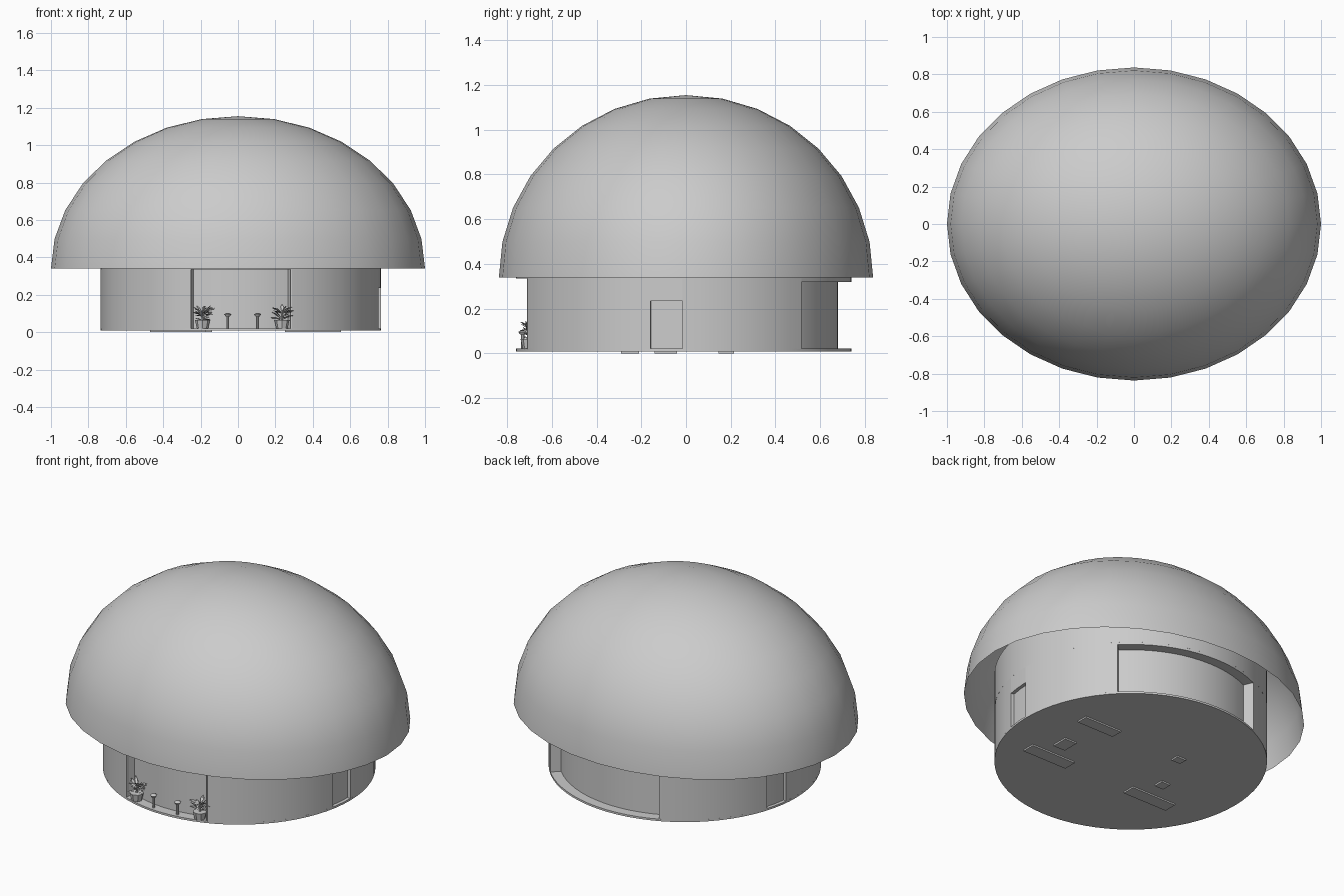
import bpy, bmesh, math, random
from mathutils import Matrix, Vector

if "Cube" in bpy.data.objects:
    bpy.data.objects.remove(bpy.data.objects["Cube"])

random.seed(4)
CX, CY, R = 0.015, -0.01, 0.75      # centre and radius of the round wall


def finish(name, bm, smooth=True):
    bmesh.ops.recalc_face_normals(bm, faces=bm.faces[:])
    me = bpy.data.meshes.new(name)
    bm.to_mesh(me)
    bm.free()
    ob = bpy.data.objects.new(name, me)
    bpy.context.collection.objects.link(ob)
    if smooth:
        bpy.ops.object.select_all(action='DESELECT')
        ob.select_set(True)
        bpy.context.view_layer.objects.active = ob
        bpy.ops.object.shade_smooth_by_angle(angle=math.radians(35))
    return ob


def arc_block(name, r0, r1, a0, a1, z0, z1):
    """Curved block between two radii and two angles (degrees)."""
    bm = bmesh.new()
    n = max(2, round((a1 - a0) / 5))
    full = abs(a1 - a0 - 360) < 1e-6
    rings = []
    for i in range(n if full else n + 1):
        a = math.radians(a0 + (a1 - a0) * i / n)
        rings.append([bm.verts.new((CX + r * math.cos(a), CY + r * math.sin(a), z))
                      for r, z in ((r0, z0), (r1, z0), (r1, z1), (r0, z1))])
    for i in range(n):
        a, b = rings[i], rings[(i + 1) % len(rings)]
        for j in range(4):
            k = (j + 1) % 4
            bm.faces.new((a[j], a[k], b[k], b[j]))
    if not full:
        bm.faces.new(rings[0])
        bm.faces.new(rings[-1])
    return finish(name, bm)


def box(name, c, s):
    bm = bmesh.new()
    bmesh.ops.create_cube(bm, size=1, matrix=Matrix.Translation(c) @ Matrix.Diagonal((*s, 1)))
    return finish(name, bm, False)


def cyl(bm, c, r1, r2, h, seg=10):
    bmesh.ops.create_cone(bm, cap_ends=True, segments=seg, radius1=r1, radius2=r2,
                          depth=h, matrix=Matrix.Translation(c))


# Dome: open half ellipsoid
bm = bmesh.new()
bmesh.ops.create_uvsphere(bm, u_segments=32, v_segments=16, radius=1)
bmesh.ops.delete(bm, geom=[v for v in bm.verts if v.co.z < -0.01], context='VERTS')
bmesh.ops.transform(bm, verts=bm.verts[:],
                    matrix=Matrix.Translation((0, 0, 0.34)) @ Matrix.Diagonal((1, 0.837, 0.815, 1)))
finish("dome", bm)

# Floor disc
bm = bmesh.new()
cyl(bm, (CX, CY, 0.015), R, R, 0.012, 72)
finish("floor", bm)

# Wall: solid stretches with recessed bays between them
ZB, ZT, RI = 0.02, 0.335, 0.66
arc_block("upper_wall", RI, R, 0, 360, ZT, 0.56)
for i, (a0, a1) in enumerate([(-0.4, 44.5), (114, 162), (173, 248.5), (291.5, 348.5)]):
    arc_block(f"wall_{i}", RI, R, a0, a1, ZB, ZT)
arc_block("back_window", RI, 0.69, 44.5, 114, ZB, 0.32)
arc_block("back_lintel", RI, R, 44.5, 114, 0.32, ZT)
arc_block("front_window", RI, 0.69, 248.5, 291.5, ZB, ZT)
arc_block("right_door", RI, 0.73, -11.5, -0.4, ZB, 0.235)
arc_block("right_door_lintel", RI, R, -11.5, -0.4, 0.235, ZT)
arc_block("left_window", RI, 0.73, 162, 173, ZB, 0.32)
arc_block("left_lintel", RI, R, 162, 173, 0.32, ZT)

# Slim frames round the front bay
for s, x in (("left", -0.256), ("right", 0.286)):
    box(f"front_frame_{s}", (x, -0.685, 0.178), (0.008, 0.05, 0.315))

# Thin footings under the floor
for i, (x, y, w, d) in enumerate([(0.40, 0.18, 0.25, 0.07), (0.40, -0.25, 0.30, 0.08),
                                  (-0.32, -0.25, 0.30, 0.08), (-0.17, 0.18, 0.06, 0.05),
                                  (0.42, -0.09, 0.08, 0.10), (-0.28, -0.09, 0.06, 0.06)]):
    box(f"footing_{i}", (x, y, 0.006), (w, d, 0.012))

# Entrance lamps: post with a small cap
for i, x in enumerate((-0.055, 0.105)):
    bm = bmesh.new()
    cyl(bm, (x, -0.73, 0.055), 0.008, 0.008, 0.07)
    cyl(bm, (x, -0.73, 0.09), 0.012, 0.02, 0.012)
    cyl(bm, (x, -0.73, 0.099), 0.02, 0.008, 0.006)
    finish(f"entrance_lamp_{i}", bm)

# Potted shrubs: tapered planter, stem and fanned leaves
for i, x in enumerate((-0.19, 0.235)):
    bm = bmesh.new()
    cyl(bm, (x, -0.70, 0.042), 0.03, 0.04, 0.045, 8)
    cyl(bm, (x, -0.70, 0.085), 0.006, 0.004, 0.06, 6)
    for k in range(30):
        a = random.uniform(0, math.tau)
        tip = Vector((math.cos(a), 0.45 * math.sin(a), random.uniform(0.0, 0.8))).normalized()
        base = Vector((x, -0.70, random.uniform(0.06, 0.11)))
        ln = random.uniform(0.04, 0.075)
        end = base + tip * ln
        end.z = min(end.z, 0.15)
        side = tip.cross(Vector((0, 0, 1))).normalized() * 0.008
        mid = base.lerp(end, 0.6) + Vector((0, 0, 0.006))
        bm.faces.new([bm.verts.new(p) for p in (base, mid + side, end, mid - side)])
    finish(f"shrub_{i}", bm, False)
